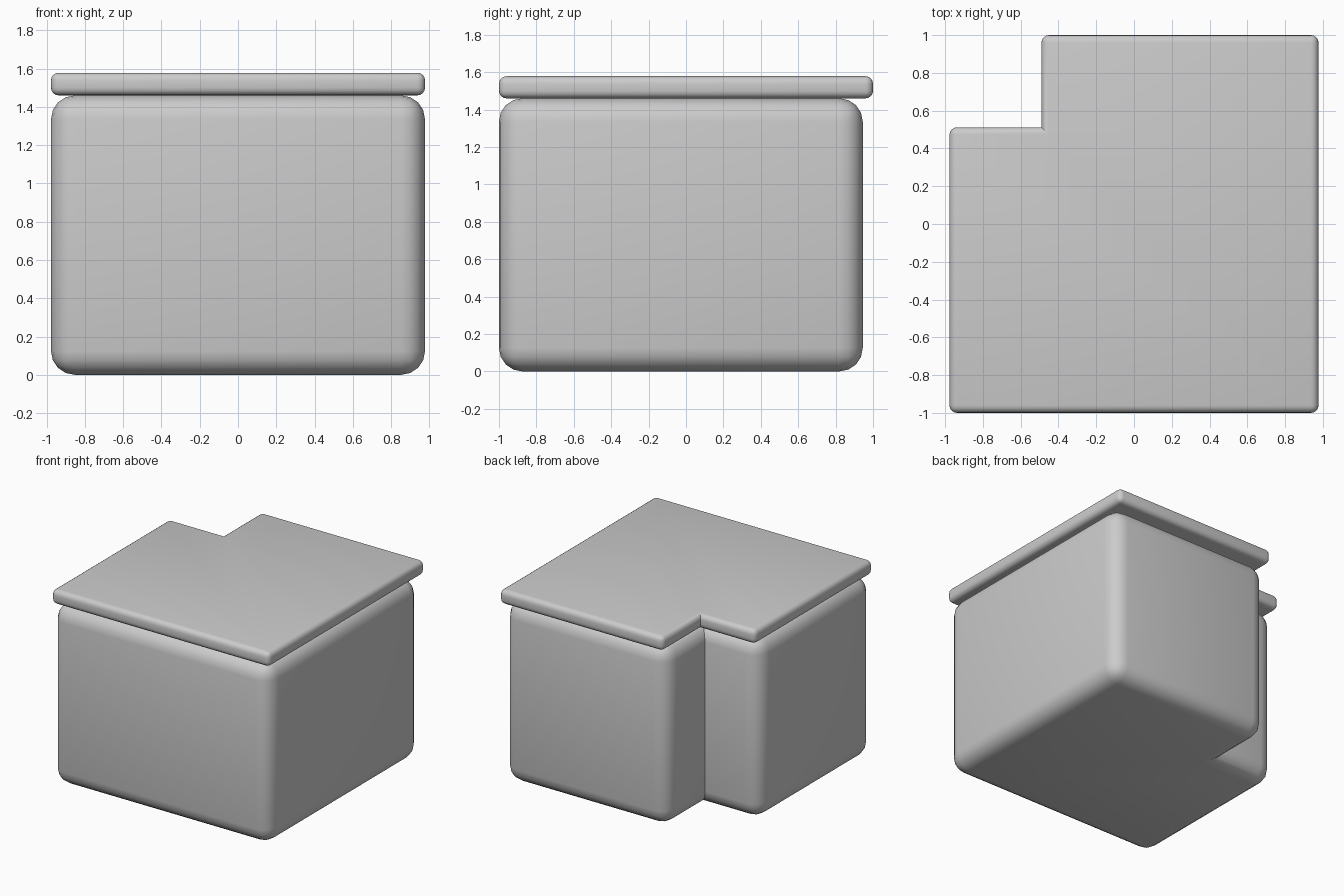
import bpy, bmesh

if "Cube" in bpy.data.objects:
    bpy.data.objects.remove(bpy.data.objects["Cube"])

X = 0.977       # half width
NOTCH_X = -0.49


def rounded_l_block(name, back, notch_y, z0, z1, radius, segments):
    """L-shaped slab, every edge rounded except the inner corner."""
    outline = [(-X, -1), (X, -1), (X, back), (NOTCH_X, back),
               (NOTCH_X, notch_y), (-X, notch_y)]
    bm = bmesh.new()
    face = bm.faces.new([bm.verts.new((x, y, z0)) for x, y in outline])
    ext = bmesh.ops.extrude_face_region(bm, geom=[face])
    top = [g for g in ext["geom"] if isinstance(g, bmesh.types.BMVert)]
    bmesh.ops.translate(bm, verts=top, vec=(0, 0, z1 - z0))
    bmesh.ops.recalc_face_normals(bm, faces=bm.faces[:])

    def is_inner(e):
        return all(abs(v.co.x - NOTCH_X) < 1e-4 and abs(v.co.y - notch_y) < 1e-4
                   for v in e.verts)

    bmesh.ops.bevel(bm, geom=[e for e in bm.edges if not is_inner(e)],
                    offset=radius, offset_type='OFFSET', segments=segments,
                    profile=0.5, affect='EDGES', clamp_overlap=True)
    mesh = bpy.data.meshes.new(name)
    bm.to_mesh(mesh)
    bm.free()
    obj = bpy.data.objects.new(name, mesh)
    bpy.context.collection.objects.link(obj)
    bpy.ops.object.select_all(action='DESELECT')
    obj.select_set(True)
    bpy.context.view_layer.objects.active = obj
    bpy.ops.object.shade_smooth_by_angle(angle=0.7)
    return obj


# Cabinet body, set in from the worktop along the back
rounded_l_block("cabinet_body", 0.945, 0.457, 0.0, 1.46, 0.125, 4)

# Thin worktop slab
rounded_l_block("worktop", 1.0, 0.512, 1.46, 1.578, 0.04, 4)
